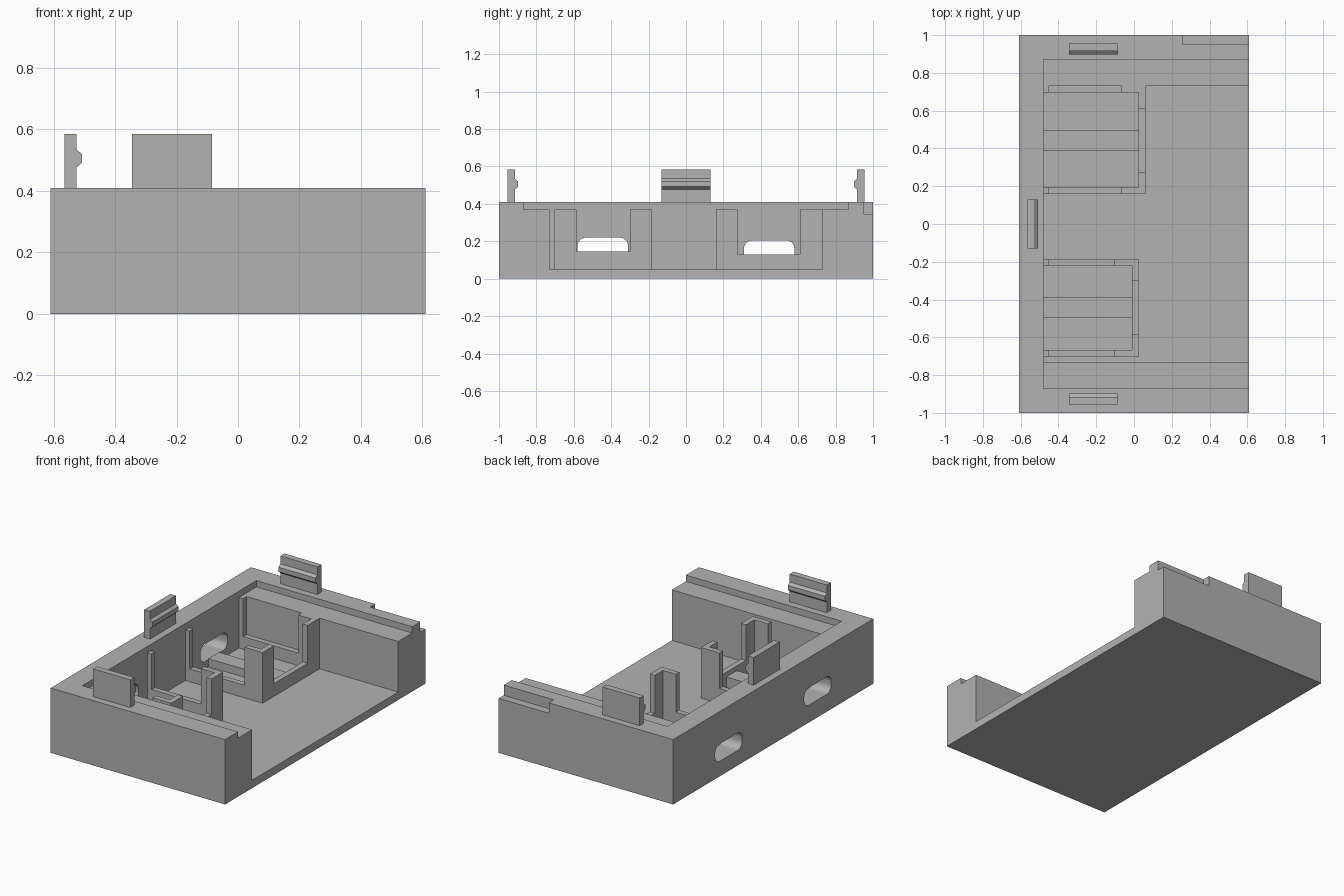
import bpy, bmesh, math
from mathutils import Matrix, Vector

default = bpy.data.objects.get("Cube")
if default:
    bpy.data.objects.remove(default, do_unlink=True)

grey = bpy.data.materials.new("plain grey")
grey.use_nodes = True
grey.diffuse_color = (0.448, 0.448, 0.448, 1)
grey.node_tree.nodes["Principled BSDF"].inputs["Base Color"].default_value = grey.diffuse_color


def add_object(name, bm):
    bmesh.ops.recalc_face_normals(bm, faces=bm.faces)
    mesh = bpy.data.meshes.new(name)
    bm.to_mesh(mesh)
    bm.free()
    mesh.materials.append(grey)
    obj = bpy.data.objects.new(name, mesh)
    bpy.context.collection.objects.link(obj)
    return obj


def box(name, x, y, z, radius=0):
    """Box from axis ranges; radius rounds the edges running along x."""
    bm = bmesh.new()
    bmesh.ops.create_cube(bm, size=1)
    for v in bm.verts:
        v.co = Vector([lo + (c + 0.5) * (hi - lo) for c, (lo, hi) in zip(v.co, (x, y, z))])
    if radius:
        edges = [e for e in bm.edges if abs(e.verts[0].co.x - e.verts[1].co.x) > 1e-4]
        bmesh.ops.bevel(bm, geom=edges, offset=radius, segments=6, profile=0.5, affect='EDGES')
    return add_object(name, bm)


def cut(obj, cutters):
    """Subtract the cutters, bake the result and remove them."""
    for c in cutters:
        c.hide_render = True
        mod = obj.modifiers.new("cut", 'BOOLEAN')
        mod.operation = 'DIFFERENCE'
        mod.solver = 'EXACT'
        mod.object = c
    bpy.context.view_layer.update()
    baked = bpy.data.meshes.new_from_object(obj.evaluated_get(bpy.context.evaluated_depsgraph_get()))
    obj.modifiers.clear()
    obj.data = baked
    for c in cutters:
        bpy.data.objects.remove(c, do_unlink=True)


FLOOR, SHELF, TOP, INNER = 0.05, 0.37, 0.41, -0.48

# Tray: block with open-sided cavity, lid recess, corner notch and two port slots
tray = box("tray", (-0.61, 0.61), (-1, 1), (0, TOP))
cut(tray, [
    box("cavity_cutter", (INNER, 0.8), (-0.73, 0.73), (FLOOR, 0.6)),
    box("lid_cutter", (INNER, 0.8), (-0.87, 0.87), (SHELF, 0.6)),
    box("notch_cutter", (0.26, 0.8), (0.95, 1.2), (0.345, 0.6)),
    box("back_slot_cutter", (-0.8, -0.4), (0.31, 0.58), (0.095, 0.205), 0.045),
    box("front_slot_cutter", (-0.8, -0.4), (-0.58, -0.31), (0.11, 0.22), 0.045),
])


def holder(name, x_end, y, gap_x, gap_y, low):
    """Low rectangular wall with corner posts and a support rail inside."""
    wall = 0.035
    frame = box(name + "_holder", (INNER, x_end), y, (FLOOR, SHELF))
    cut(frame, [
        box("inside_cutter", (-0.6, x_end - wall), (y[0] + wall, y[1] - wall), (0, 0.6)),
        box("side_gap_cutter", (-0.45, gap_x), (y[0] - 0.1, y[1] + 0.1), (low, 0.6)),
        box("end_gap_cutter", (x_end - 0.1, x_end + 0.1), gap_y, (low, 0.6)),
    ])
    mid = sum(gap_y) / 2
    box(name + "_rail", (INNER, x_end - wall), (mid - 0.053, mid + 0.053), (FLOOR, low - 0.03))


holder("back", 0.06, (0.16, 0.73), -0.065, (0.275, 0.61), 0.13)
holder("front", 0.025, (-0.703, -0.185), -0.105, (-0.585, -0.30), 0.145)


def clip(name, location, angle):
    """Upright tab with a snap ridge facing local +x."""
    profile = [(0, 0), (0.04, 0), (0.04, 0.067), (0.057, 0.082), (0.057, 0.11),
               (0.04, 0.125), (0.04, 0.175), (0, 0.175)]
    bm = bmesh.new()
    face = bm.faces.new([bm.verts.new((x, -0.13, z)) for x, z in profile])
    grown = bmesh.ops.extrude_face_region(bm, geom=[face])["geom"]
    verts = [g for g in grown if isinstance(g, bmesh.types.BMVert)]
    bmesh.ops.translate(bm, verts=verts, vec=(0, 0.26, 0))
    bm.transform(Matrix.Translation(location) @ Matrix.Rotation(angle, 4, 'Z'))
    add_object(name, bm)


# Snap clips on three rims, ridges facing inward
clip("side_clip", (-0.565, 0, TOP), 0)
clip("front_clip", (-0.215, -0.955, TOP), math.pi / 2)
clip("back_clip", (-0.215, 0.955, TOP), -math.pi / 2)
